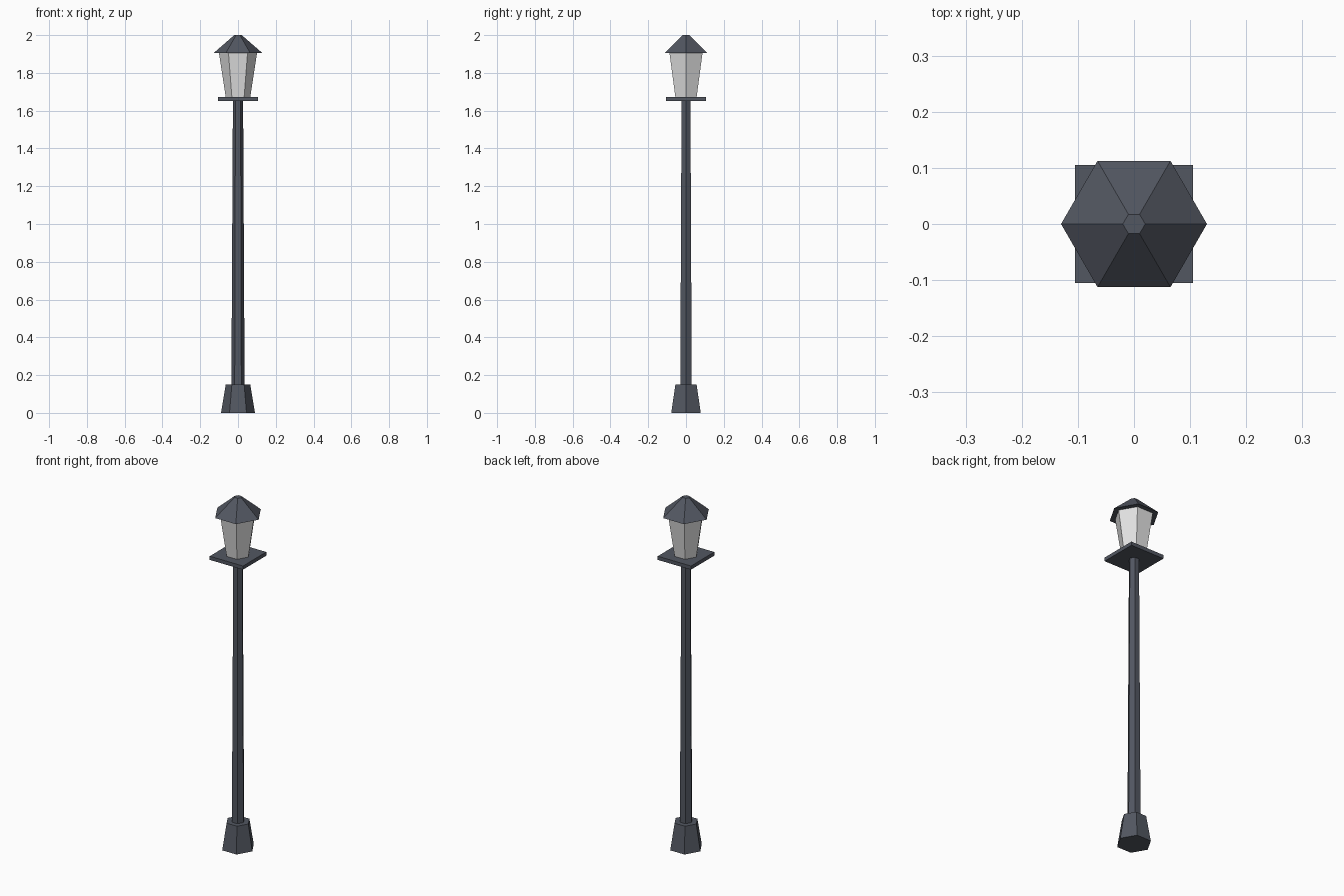
import bpy, bmesh
from math import cos, sin, pi

cube = bpy.data.objects.get("Cube")
if cube:
    bpy.data.objects.remove(cube, do_unlink=True)


def material(name, rgb):
    mat = bpy.data.materials.new(name)
    mat.use_nodes = True
    colour = (*rgb, 1)
    mat.diffuse_color = colour
    mat.node_tree.nodes["Principled BSDF"].inputs["Base Color"].default_value = colour
    return mat


iron = material("dark slate iron", (0.085, 0.095, 0.12))
glass = material("pale frosted glass", (0.76, 0.76, 0.76))


def frustum(name, mat, r_low, r_high, z_low, z_high, sides=6, turn=0.0):
    """Closed flat-sided tapered prism, with its first corner at angle turn."""
    bm = bmesh.new()
    angles = [turn + 2 * pi * i / sides for i in range(sides)]
    low, high = [[bm.verts.new((r * cos(a), r * sin(a), z)) for a in angles]
                 for r, z in ((r_low, z_low), (r_high, z_high))]
    bm.faces.new(low[::-1])
    bm.faces.new(high)
    for i in range(sides):
        j = (i + 1) % sides
        bm.faces.new((low[i], low[j], high[j], high[i]))
    mesh = bpy.data.meshes.new(name)
    bm.to_mesh(mesh)
    bm.free()
    mesh.materials.append(mat)
    obj = bpy.data.objects.new(name, mesh)
    bpy.context.collection.objects.link(obj)
    return obj


# Footing and tapered post
frustum("base", iron, 0.09, 0.065, 0, 0.15)
frustum("post", iron, 0.035, 0.027, 0.14, 1.655)

# Square tray under the lantern
half = 0.105 * 2 ** 0.5
frustum("lantern_tray", iron, half, half, 1.652, 1.673, sides=4, turn=pi / 4)

# Lantern body and roof
frustum("lantern_glass", glass, 0.065, 0.101, 1.673, 1.906)
frustum("lantern_roof", iron, 0.13, 0.02, 1.904, 2.0)
